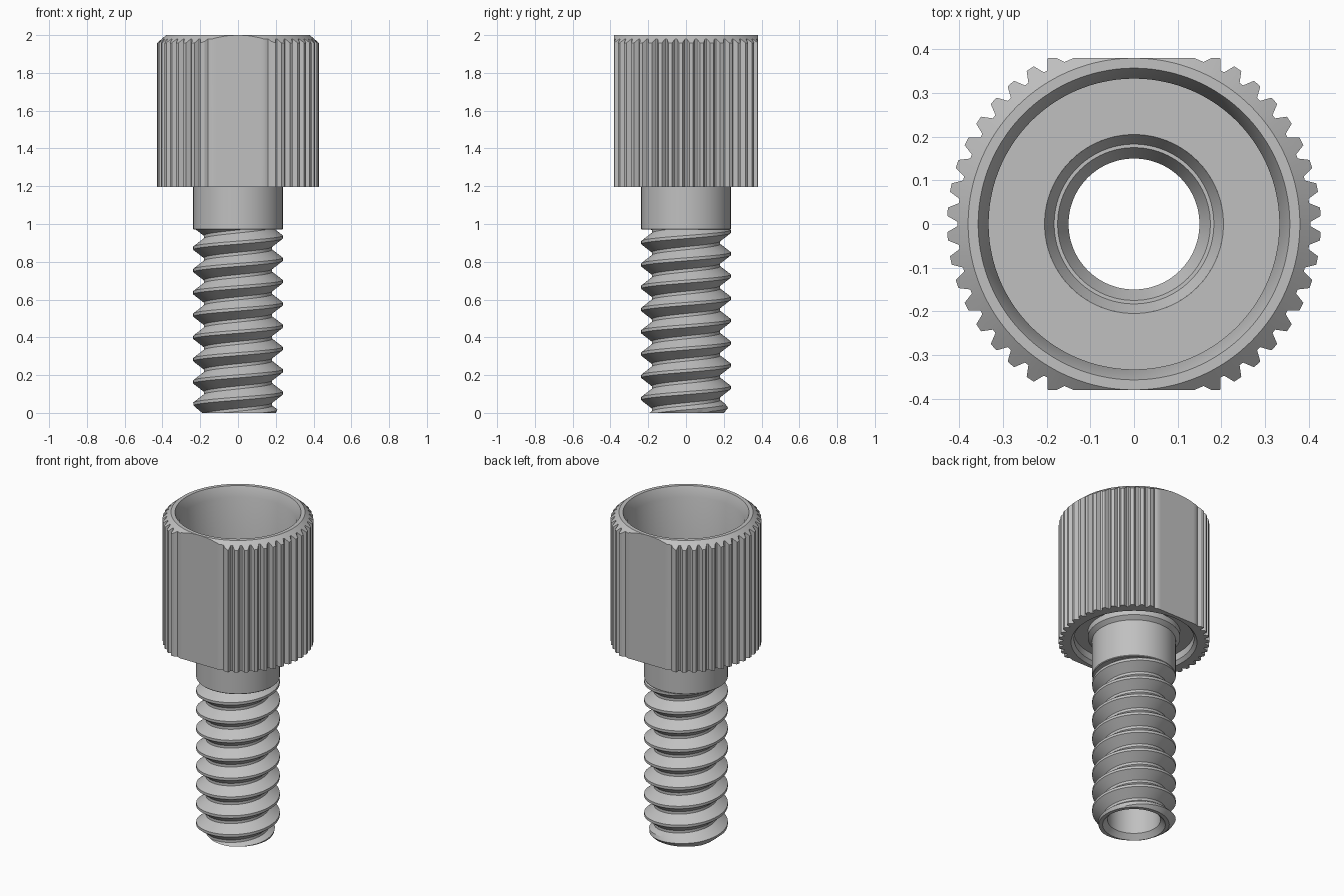
import bpy, bmesh, math

cube = bpy.data.objects.get("Cube")
if cube:
    bpy.data.objects.remove(cube, do_unlink=True)

# One plain metal colour
steel = bpy.data.materials.new("grey_metal")
steel.use_nodes = True
GREY = (0.53, 0.53, 0.53, 1)
steel.diffuse_color = GREY
steel.node_tree.nodes["Principled BSDF"].inputs["Base Color"].default_value = GREY


def sweep(name, angles, column):
    """Skin a (radius, height) column that may change with the angle."""
    bm = bmesh.new()
    previous = None
    for a in angles:
        ring = [bm.verts.new((r * math.cos(a), r * math.sin(a), z)) for r, z in column(a)]
        if previous:
            for k in range(len(ring) - 1):
                bm.faces.new((previous[k], ring[k], ring[k + 1], previous[k + 1]))
        previous = ring
    bmesh.ops.remove_doubles(bm, verts=bm.verts, dist=1e-5)
    mesh = bpy.data.meshes.new(name)
    bm.to_mesh(mesh)
    bm.free()
    mesh.materials.append(steel)
    obj = bpy.data.objects.new(name, mesh)
    bpy.context.collection.objects.link(obj)
    bpy.ops.object.select_all(action='DESELECT')
    obj.select_set(True)
    bpy.context.view_layer.objects.active = obj
    bpy.ops.object.shade_smooth_by_angle(angle=math.radians(25))


# Knurled head: trapezoid teeth, two flats, chamfered top, bored and recessed
TEETH, TIP, ROOT, FLAT = 48, 0.428, 0.404, 0.38
HEAD_BASE, RECESS, BORE_FLOOR = 1.195, 1.26, 1.35
STEP = math.tau / TEETH
TIP_HALF, ROOT_HALF = math.radians(1.3), math.radians(0.7)


def knurl_radius(a):
    d = abs((a / STEP) % 1 - 0.5) * STEP
    t = (d - TIP_HALF) / (STEP / 2 - ROOT_HALF - TIP_HALF)
    r = TIP + (ROOT - TIP) * min(1, max(0, t))
    return min(r, FLAT / max(abs(math.sin(a)), 1e-6))


def head_column(a):
    r = knurl_radius(a)
    return [(0.262, RECESS), (0.34, RECESS), (0.34, HEAD_BASE + 0.02), (0.357, HEAD_BASE),
            (r, HEAD_BASE), (r, 2 - (r - FLAT) * 0.85), (FLAT, 2), (0.357, 2),
            (0.333, 1.94), (0.333, BORE_FLOOR), (0.205, BORE_FLOOR)]


knurl_angles = [(i + f) * STEP for i in range(TEETH) for f in
                (ROOT_HALF / STEP, 0.5 - TIP_HALF / STEP,
                 0.5 + TIP_HALF / STEP, 1 - ROOT_HALF / STEP)]
corner = math.asin(FLAT / TIP)
knurl_angles += [corner, math.pi - corner, math.pi + corner, math.tau - corner]
knurl_angles.sort()
knurl_angles.append(knurl_angles[0] + math.tau)
sweep("knurled_head", knurl_angles, head_column)

# Hollow shank with a right-hand helical thread and a chamfered tip
PITCH, CREST, VALLEY, LAND = 0.118, 0.237, 0.181, 0.008
THREAD_TOP, PHASE = 0.97, 0.105


def thread_radius(a, z):
    u = (z - PHASE) / PITCH - a / math.tau
    d = abs(u - round(u)) * PITCH
    t = (d - LAND) / (PITCH / 2 - 2 * LAND)
    r = CREST + (VALLEY - CREST) * min(1, max(0, t))
    return min(r, 0.2 + 0.9 * z)


def shank_column(a):
    points = [(0.205, BORE_FLOOR), (0.183, 1.31), (0.175, 1.31), (0.15, 1.26),
              (0.15, 0.03), (0.178, 0)]
    half = PITCH / 2
    for k in range(-3, 11):
        for off in (-LAND, LAND, half / 2, half - LAND, half + LAND, half * 1.5):
            z = PHASE + PITCH * (k + a / math.tau) + off
            z = min(THREAD_TOP, max(0, z))
            points.append((thread_radius(a, z), z))
    points += [(CREST - 0.004, THREAD_TOP), (CREST, THREAD_TOP + 0.004), (CREST, 1.205),
               (0.262, 1.225), (0.262, RECESS)]
    return points


SEGMENTS = 96
sweep("threaded_shank", [i * math.tau / SEGMENTS for i in range(SEGMENTS + 1)], shank_column)
